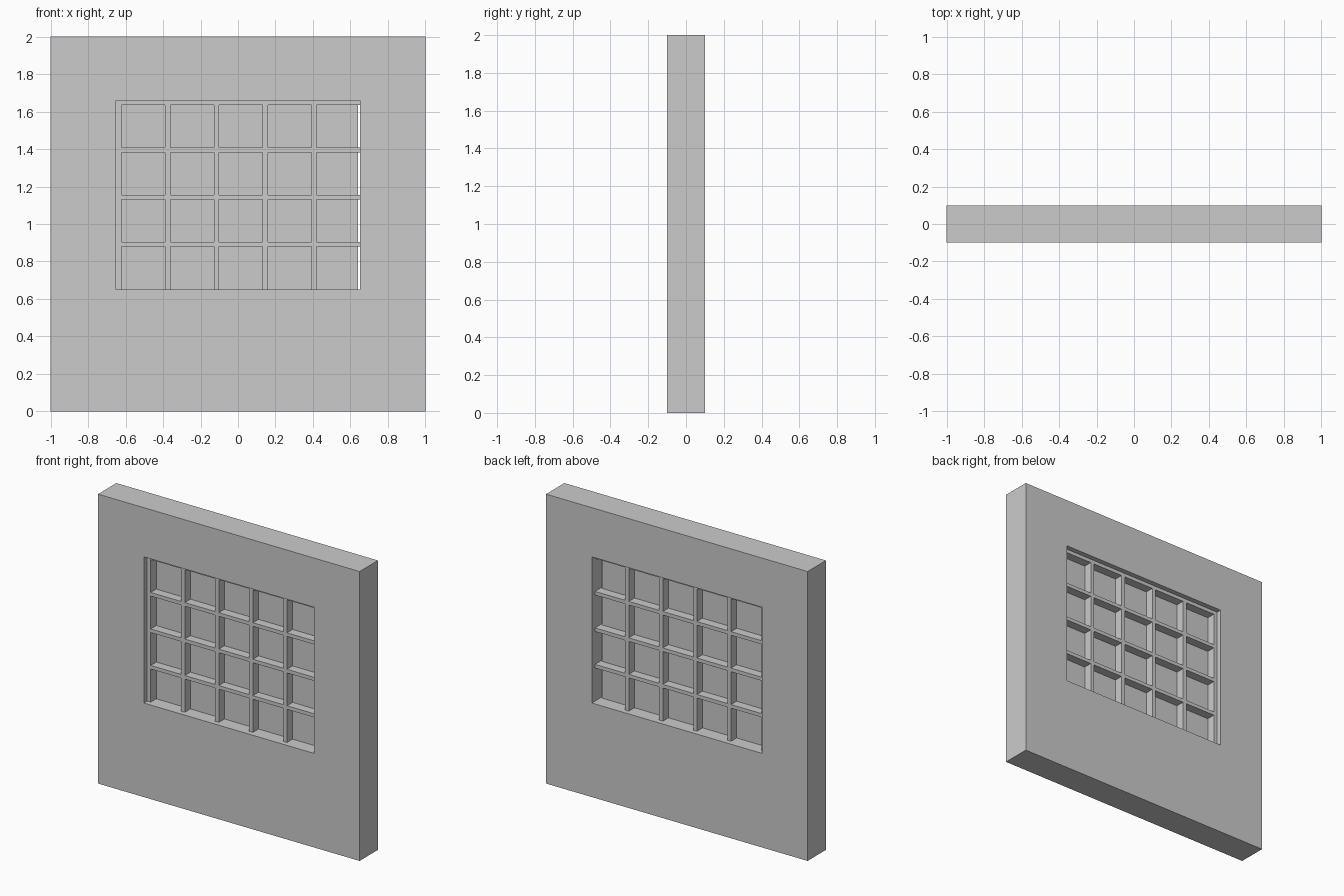
import bpy, bmesh
from mathutils import Matrix, Vector

if "Cube" in bpy.data.objects:
    bpy.data.objects.remove(bpy.data.objects["Cube"])

X0, X1, Z0, Z1 = -0.65, 0.65, 0.65, 1.66   # window opening
WALL = 0.1                                 # half wall depth
BAR = 0.065                                # half bar depth
W = 0.028                                  # bar width


def obj_from_bm(name, bm):
    mesh = bpy.data.meshes.new(name)
    bm.to_mesh(mesh)
    bm.free()
    ob = bpy.data.objects.new(name, mesh)
    bpy.context.collection.objects.link(ob)
    return ob


def box(name, x0, x1, z0, z1, half):
    bm = bmesh.new()
    size = Vector((x1 - x0, 2 * half, z1 - z0))
    centre = Vector(((x0 + x1) / 2, 0, (z0 + z1) / 2))
    bmesh.ops.create_cube(bm, size=1, matrix=Matrix.Translation(centre) @ Matrix.Diagonal(size.to_4d()))
    return obj_from_bm(name, bm)


# Wall: a rectangular ring swept through its thickness
bm = bmesh.new()
outer = [(-1, 0), (1, 0), (1, 2), (-1, 2)]
inner = [(X0, Z0), (X1, Z0), (X1, Z1), (X0, Z1)]
rings = [[bm.verts.new((x, y, z)) for x, z in pts]
         for pts, y in ((outer, -WALL), (outer, WALL), (inner, WALL), (inner, -WALL))]
for r in range(4):
    a, b = rings[r], rings[(r + 1) % 4]
    for i in range(4):
        j = (i + 1) % 4
        bm.faces.new((a[i], a[j], b[j], b[i]))
bmesh.ops.recalc_face_normals(bm, faces=bm.faces)
obj_from_bm("wall", bm)

# Vertical bars, starting at the left edge of the opening
for i in range(5):
    x = X0 + 0.2605 * i
    box(f"vertical_bar_{i + 1}", x, x + W, Z0, Z1, BAR)

# Horizontal bars, ending at the top edge of the opening
for i in range(4):
    z = Z1 - 0.252 * i
    box(f"horizontal_bar_{i + 1}", X0, X1, z - 0.025, z, BAR)

# Glass pane, leaving a narrow gap on the right
box("glass_pane", X0, 0.64, Z0, Z1, 0.004)
